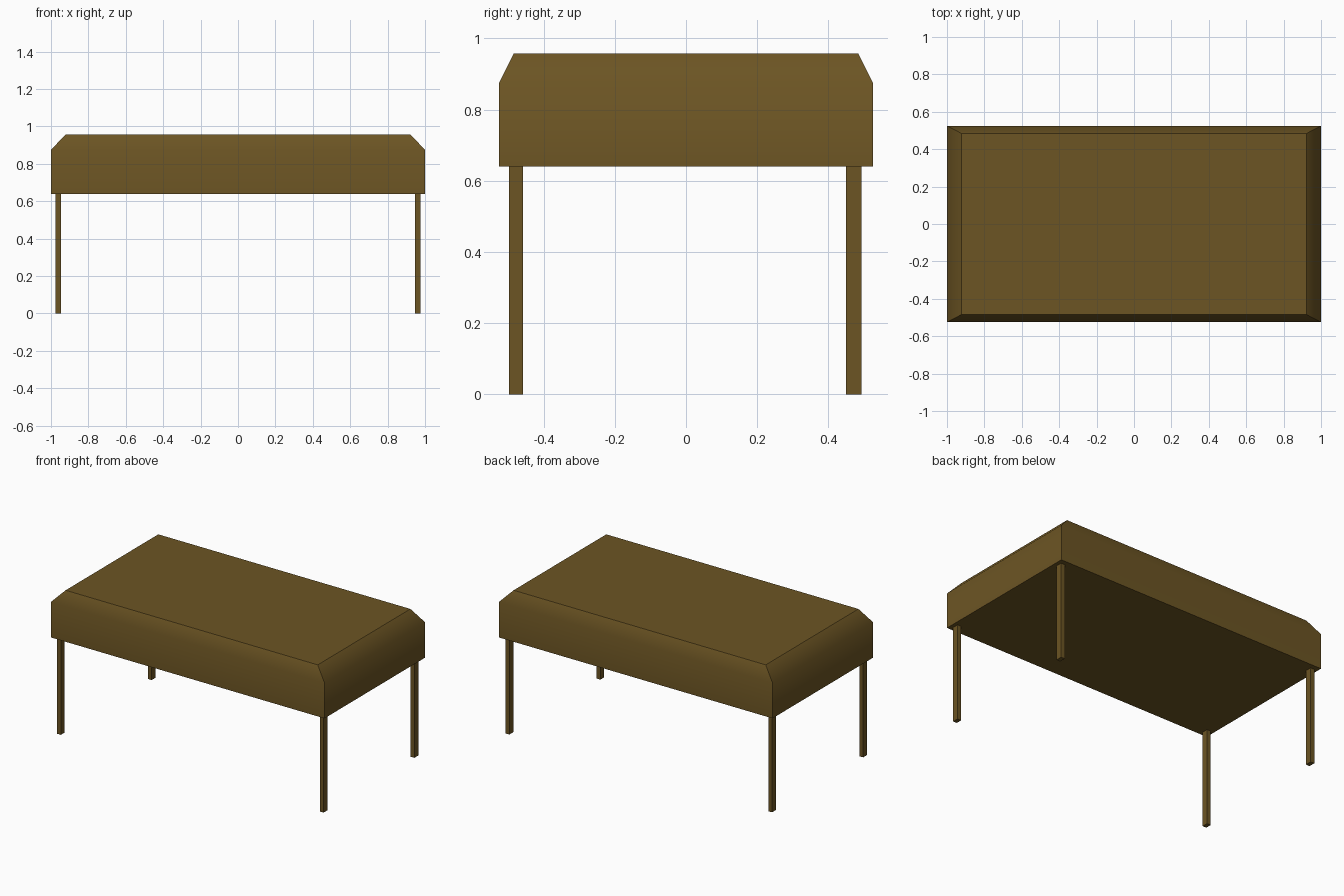
import bpy, bmesh, math

if "Cube" in bpy.data.objects:
    bpy.data.objects.remove(bpy.data.objects["Cube"])

wood = bpy.data.materials.new("brown_wood")
wood.diffuse_color = (0.15, 0.09, 0.017, 1)
wood.use_nodes = True
wood.node_tree.nodes["Principled BSDF"].inputs["Base Color"].default_value = wood.diffuse_color


def add_part(name, bm, smooth=False):
    bmesh.ops.recalc_face_normals(bm, faces=bm.faces)
    mesh = bpy.data.meshes.new(name)
    bm.to_mesh(mesh)
    bm.free()
    mesh.materials.append(wood)
    obj = bpy.data.objects.new(name, mesh)
    bpy.context.collection.objects.link(obj)
    if smooth:
        bpy.ops.object.select_all(action='DESELECT')
        obj.select_set(True)
        bpy.context.view_layer.objects.active = obj
        bpy.ops.object.shade_smooth_by_angle(angle=math.radians(45))
    return obj


# Deep table body: stacked rectangles (half x, half y, z) with a sloped top rim
bm = bmesh.new()
levels = [(1.0, 0.525, 0.64), (1.0, 0.525, 0.875), (0.922, 0.484, 0.957)]
rings = [[bm.verts.new((sx * hx, sy * hy, z))
          for sx, sy in ((-1, -1), (1, -1), (1, 1), (-1, 1))]
         for hx, hy, z in levels]
for low, high in zip(rings, rings[1:]):
    for i in range(4):
        j = (i + 1) % 4
        bm.faces.new((low[i], low[j], high[j], high[i]))
bm.faces.new(rings[0][::-1])
bm.faces.new(rings[-1])
add_part("table_body", bm, smooth=True)

# Thin straight legs, one at each corner
for y_name, y0, y1 in (("front", -0.498, -0.458), ("back", 0.45, 0.493)):
    for x_name, side in (("left", -1), ("right", 1)):
        bm = bmesh.new()
        bmesh.ops.create_cube(bm, size=1)
        bmesh.ops.scale(bm, vec=(0.028, y1 - y0, 0.64), verts=bm.verts)
        bmesh.ops.translate(bm, vec=(side * 0.961, (y0 + y1) / 2, 0.32), verts=bm.verts)
        add_part(f"{y_name}_{x_name}_leg", bm)
